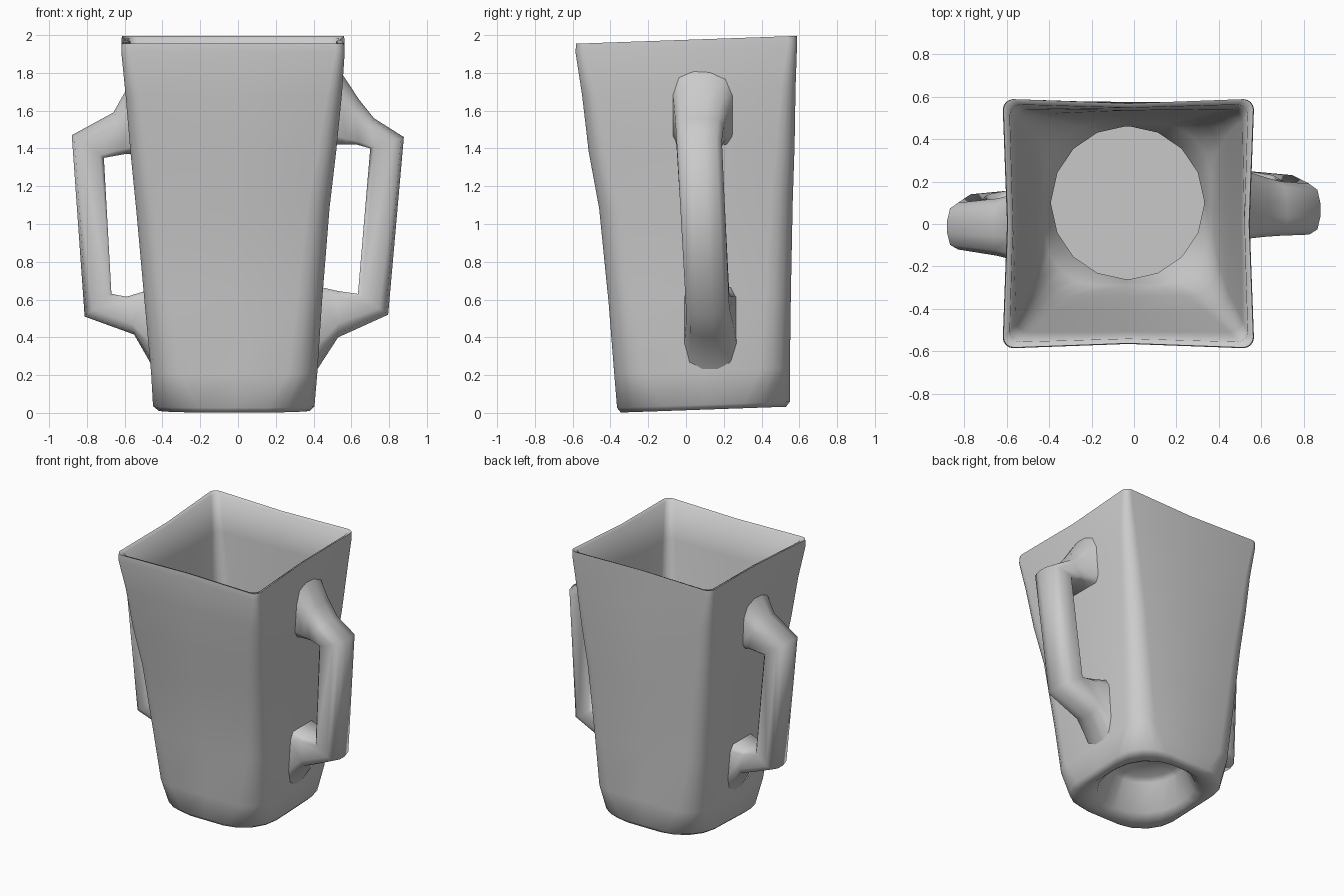
import bpy, bmesh
from math import cos, sin, pi


def loft(name, rings, angle):
    """Skin a list of equal-length point rings and cap both ends with a fan."""
    bm = bmesh.new()
    loops = [[bm.verts.new(p) for p in r] for r in rings]
    for a, b in zip(loops, loops[1:]):
        for i in range(len(a)):
            j = (i + 1) % len(a)
            bm.faces.new((a[i], a[j], b[j], b[i]))
    caps = [bm.faces.new(loops[0]), bm.faces.new(loops[-1])]
    bmesh.ops.recalc_face_normals(bm, faces=bm.faces)
    bmesh.ops.poke(bm, faces=caps)
    me = bpy.data.meshes.new(name)
    bm.to_mesh(me)
    bm.free()
    ob = bpy.data.objects.new(name, me)
    bpy.context.collection.objects.link(ob)
    bpy.ops.object.select_all(action='DESELECT')
    ob.select_set(True)
    bpy.context.view_layer.objects.active = ob
    bpy.ops.object.shade_smooth_by_angle(angle=angle)
    return ob


def ring(z, x0, x1, y0, y1, r, bow=0.0):
    """Rounded rectangle, edges pulled inward by bow, slightly tilted to the back."""
    cx, cy, hx, hy = (x0 + x1) / 2, (y0 + y1) / 2, (x1 - x0) / 2, (y1 - y0) / 2
    r = min(r, hx, hy)
    pts = []
    for k, (sx, sy) in enumerate(((1, 1), (-1, 1), (-1, -1), (1, -1))):
        # corner arc
        for i in range(5):
            a = k * pi / 2 + (i * 0.96 + 0.08) * pi / 8
            pts.append((sx * (hx - r) + r * cos(a), sy * (hy - r) + r * sin(a)))
        # middle of the following edge
        pts.append(((0, hy - bow), (-hx + bow, 0), (0, -hy + bow), (hx - bow, 0))[k])
    return [(cx + x, cy + y, z + 0.035 * (cy + y)) for x, y in pts]


# Body: foot recess, foot, outer wall, rim, inner wall, round floor
body = [
    ring(0.27, -0.26, 0.20, -0.13, 0.33, 0.23),
    ring(0.24, -0.29, 0.23, -0.16, 0.36, 0.26),
    ring(0.05, -0.34, 0.29, -0.24, 0.44, 0.30),
    ring(0.018, -0.37, 0.33, -0.29, 0.47, 0.28),
    ring(0.014, -0.42, 0.38, -0.345, 0.53, 0.27),
    ring(0.04, -0.45, 0.405, -0.365, 0.55, 0.25),
    ring(0.22, -0.46, 0.42, -0.38, 0.55, 0.16),
    ring(0.60, -0.495, 0.445, -0.41, 0.555, 0.14),
    ring(1.10, -0.54, 0.485, -0.46, 0.565, 0.12),
    ring(1.40, -0.57, 0.52, -0.515, 0.575, 0.10),
    ring(1.70, -0.595, 0.55, -0.55, 0.58, 0.08, 0.01),
    ring(1.93, -0.618, 0.565, -0.585, 0.588, 0.05, 0.02),
    ring(1.975, -0.615, 0.562, -0.582, 0.588, 0.05, 0.02),
    ring(1.965, -0.585, 0.535, -0.555, 0.562, 0.05, 0.015),
    ring(1.70, -0.555, 0.51, -0.51, 0.54, 0.06, 0.005),
    ring(1.10, -0.50, 0.445, -0.42, 0.52, 0.10),
    ring(0.60, -0.455, 0.40, -0.34, 0.50, 0.15),
    ring(0.42, -0.42, 0.36, -0.29, 0.475, 0.25),
    ring(0.36, -0.39, 0.33, -0.26, 0.46, 0.36),
    ring(0.31, -0.39, 0.33, -0.26, 0.46, 0.36),
]
loft("mug_body", body, 1.2)

# Chamfered handle section: (inner-to-outer, across) fractions
SECTION = [(0, .1), (0, .9), (.12, 1), (.7, 1), (.92, .88),
           (1, .62), (1, .35), (.92, .1), (.7, 0), (.12, 0)]


def handle(name, stations):
    """Each station: inner x, inner z, outer x, outer z, y from, y to."""
    rings = []
    for ix, iz, ox, oz, y0, y1 in stations:
        rings.append([(ix + (ox - ix) * u, y0 + (y1 - y0) * v, iz + (oz - iz) * u)
                      for u, v in SECTION])
    loft(name, rings, 1.2)


# Handles
handle("right_handle", [
    (0.51, 1.42, 0.535, 1.82, -0.07, 0.25),
    (0.57, 1.42, 0.64, 1.66, -0.06, 0.22),
    (0.63, 1.42, 0.72, 1.56, -0.055, 0.20),
    (0.70, 1.40, 0.878, 1.46, -0.05, 0.19),
    (0.635, 0.63, 0.795, 0.52, 0.00, 0.23),
    (0.53, 0.645, 0.53, 0.40, 0.00, 0.25),
    (0.42, 0.67, 0.40, 0.20, -0.01, 0.27),
])
handle("left_handle", [
    (-0.55, 1.37, -0.575, 1.74, -0.17, 0.14),
    (-0.60, 1.37, -0.66, 1.59, -0.15, 0.12),
    (-0.71, 1.35, -0.88, 1.47, -0.12, 0.10),
    (-0.67, 0.63, -0.812, 0.51, -0.08, 0.14),
    (-0.59, 0.615, -0.55, 0.415, -0.08, 0.16),
    (-0.475, 0.65, -0.45, 0.24, -0.09, 0.18),
])
